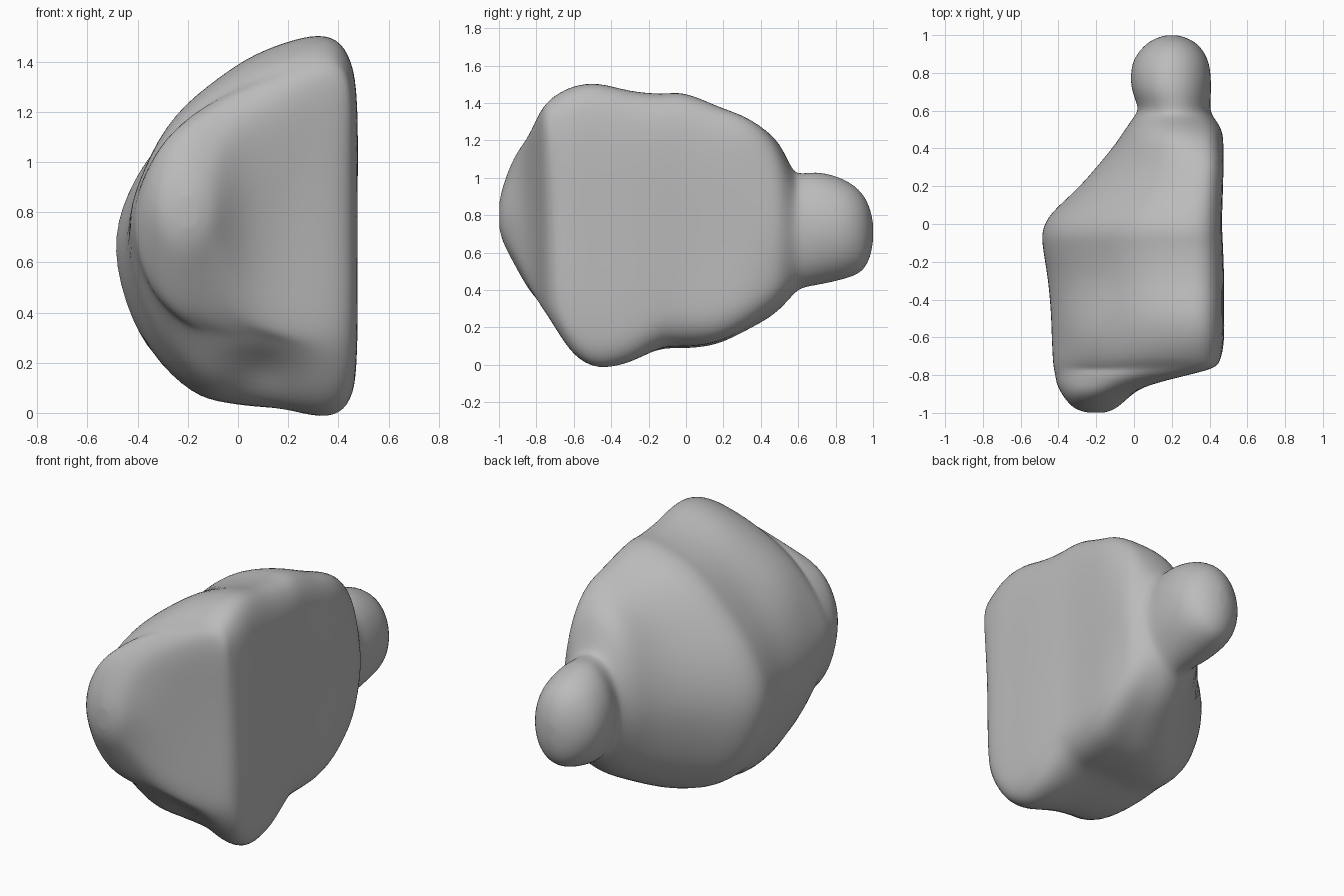
import bpy
import bmesh
import math
from mathutils import Vector

cube = bpy.data.objects.get("Cube")
if cube:
    bpy.data.objects.remove(cube, do_unlink=True)

# One clay-grey material
grey = bpy.data.materials.new("clay_grey")
grey.use_nodes = True
colour = (0.5, 0.5, 0.5, 1)
grey.diffuse_color = colour
shader = grey.node_tree.nodes["Principled BSDF"]
shader.inputs["Base Color"].default_value = colour
shader.inputs["Roughness"].default_value = 0.7

# Half-round cross-section: flat right side, bulging left side
profile = [(.86, 1), (.96, .95), (1, .82), (1, .5), (1, .18), (.97, .05),
           (.87, 0), (.68, .01), (.48, .015), (.29, .045), (.1, .18),
           (0, .42), (.08, .62), (.28, .8), (.48, .92), (.68, .98)]

# Stations from front to back: y, left x, right x, bottom z, top z
stations = [
    (-1, -.23, -.17, .75, .85),
    (-.98, -.31, -.1, .66, .95),
    (-.92, -.37, -.03, .54, 1.11),
    (-.85, -.41, .05, .41, 1.23),
    (-.8, -.42, .17, .34, 1.33),
    (-.755, -.43, .37, .28, 1.39),
    (-.7, -.435, .455, .19, 1.44),
    (-.6, -.44, .475, .04, 1.49),
    (-.47, -.445, .475, -.03, 1.505),
    (-.3, -.46, .475, .01, 1.465),
    (-.14, -.485, .47, .06, 1.45),
    (-.04, -.49, .465, .065, 1.455),
    (.06, -.44, .465, .07, 1.43),
    (.2, -.29, .47, .1, 1.37),
    (.4, -.12, .475, .21, 1.3),
    (.5, -.05, .465, .29, 1.2),
    (.57, 0, .42, .37, 1.05),
    (.62, .02, .405, .41, 1.025),
    (.72, -.015, .41, .43, 1.03),
    (.85, -.01, .4, .46, .99),
    (.94, .05, .35, .5, .92),
    (.985, .12, .28, .58, .83),
    (1, .18, .22, .67, .75),
]


def clamp(value):
    return max(0.0, min(1.0, value))


def bell(distance, width):
    return math.exp(-(distance / width) ** 2)


def spline(points, steps, closed):
    """Smooth curve passing through all the points."""
    count = len(points)
    vectors = [Vector(p) for p in points]

    def pick(i):
        return vectors[i % count] if closed else vectors[max(0, min(count - 1, i))]

    result = []
    for i in range(count if closed else count - 1):
        a, b, c, d = (pick(i + k) for k in (-1, 0, 1, 2))
        for s in range(steps):
            t = s / steps
            result.append(0.5 * (2 * b + (c - a) * t
                                 + (2 * a - 5 * b + 4 * c - d) * t ** 2
                                 + (3 * b - a - 3 * c + d) * t ** 3))
    if not closed:
        result.append(vectors[-1])
    return result


def section(station, outline):
    """Place the cross-section at one station."""
    y, left, right, bottom, top = station
    roundness = max(clamp((-.77 - y) / .2), clamp((y - .32) / .28))
    lift = .1 * bell(y + .53, .17)      # underside rises left of the foot
    brow = bell(y + .8, .06)            # upper front reaches to the right
    bevel = .08 * clamp((y + .3) / .2) * clamp((.55 - y) / .2)
    ring = []
    for u, v in outline:
        angle = math.atan2(v - .5, u - .5)
        u += (.5 + .5 * math.cos(angle) - u) * roundness
        v += (.5 + .5 * math.sin(angle) - v) * roundness
        x = left + (right - left) * u + .17 * brow * u * v ** 2
        z = bottom + (top - bottom) * v + lift * (1 - u) * (1 - v)
        z += bevel * abs(u) ** 4 * (1 - v) - .03 * brow * (1 - u) * v
        ring.append((x, y, z))
    return ring


# Loft the whole body, front nose to rear knob
bm = bmesh.new()
outline = spline(profile, 5, True)
rings = []
for station in spline(stations, 4, False):
    rings.append([bm.verts.new(p) for p in section(station, outline)])
size = len(outline)
for near, far in zip(rings, rings[1:]):
    for i in range(size):
        j = (i + 1) % size
        bm.faces.new((near[i], near[j], far[j], far[i]))
bm.faces.new(rings[0])
bm.faces.new(rings[-1])
bmesh.ops.recalc_face_normals(bm, faces=bm.faces)
bm.normal_update()

# Soft hollows (positive depth) and swellings (negative depth)
dents = [((-.2, -.6, 1.14), -.035, .2),
         ((.47, .05, .5), .012, .25),
         ((.1, -.62, .14), .06, .13)]
for centre, depth, width in dents:
    for vert in bm.verts:
        near = bell((vert.co - Vector(centre)).length, width)
        vert.co -= vert.normal * depth * near

# Even out the loft
for _ in range(5):
    bmesh.ops.smooth_vert(bm, verts=bm.verts, factor=0.5,
                          use_axis_x=True, use_axis_y=True, use_axis_z=True)

mesh = bpy.data.meshes.new("rounded_body")
bm.to_mesh(mesh)
bm.free()
mesh.materials.append(grey)
body = bpy.data.objects.new("rounded_body", mesh)
bpy.context.collection.objects.link(body)
bpy.context.view_layer.objects.active = body
body.select_set(True)
bpy.ops.object.shade_smooth_by_angle(angle=math.radians(60))
